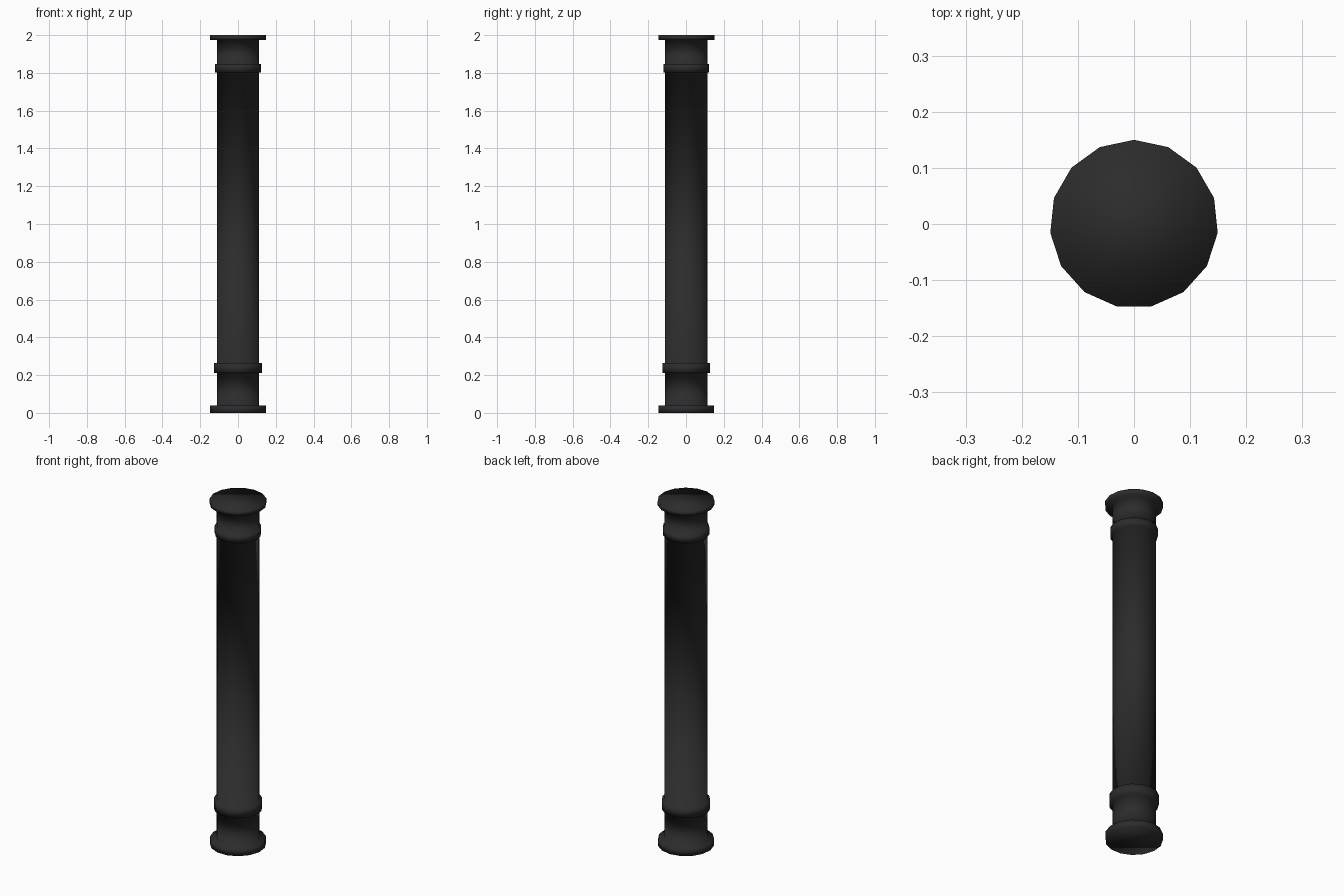
import bpy, bmesh, math

if "Cube" in bpy.data.objects:
    bpy.data.objects.remove(bpy.data.objects["Cube"])

SIDES = 15

# Outline of the column as (radius, height), from bottom to top
profile = [
    (0.148, 0.0), (0.148, 0.04),                                    # foot flange
    (0.113, 0.04), (0.113, 0.21),
    (0.128, 0.21), (0.128, 0.265),                                  # lower collar
    (0.113, 0.265), (0.113, 1.803),                                 # shaft
    (0.123, 1.803), (0.123, 1.846),                                 # upper collar
    (0.113, 1.846), (0.113, 1.975),
    (0.15, 1.975), (0.15, 2.0),                                     # top flange
]

bm = bmesh.new()
rings = []
for r, z in profile:
    ring = []
    for i in range(SIDES):
        a = math.pi / 2 + i * math.tau / SIDES
        ring.append(bm.verts.new((r * math.cos(a), r * math.sin(a), z)))
    rings.append(ring)

# Walls between neighbouring rings
for low, high in zip(rings, rings[1:]):
    for i in range(SIDES):
        j = (i + 1) % SIDES
        bm.faces.new((low[i], low[j], high[j], high[i]))

# End caps
bm.faces.new(rings[0][::-1])
bm.faces.new(rings[-1])
for f in bm.faces:
    f.smooth = True

mesh = bpy.data.meshes.new("column")
bm.to_mesh(mesh)
bm.free()
column = bpy.data.objects.new("column", mesh)
bpy.context.collection.objects.link(column)

# Near-black paint
paint = bpy.data.materials.new("black_paint")
paint.diffuse_color = (0.025, 0.025, 0.025, 1)
paint.use_nodes = True
paint.node_tree.nodes["Principled BSDF"].inputs["Base Color"].default_value = paint.diffuse_color
mesh.materials.append(paint)
